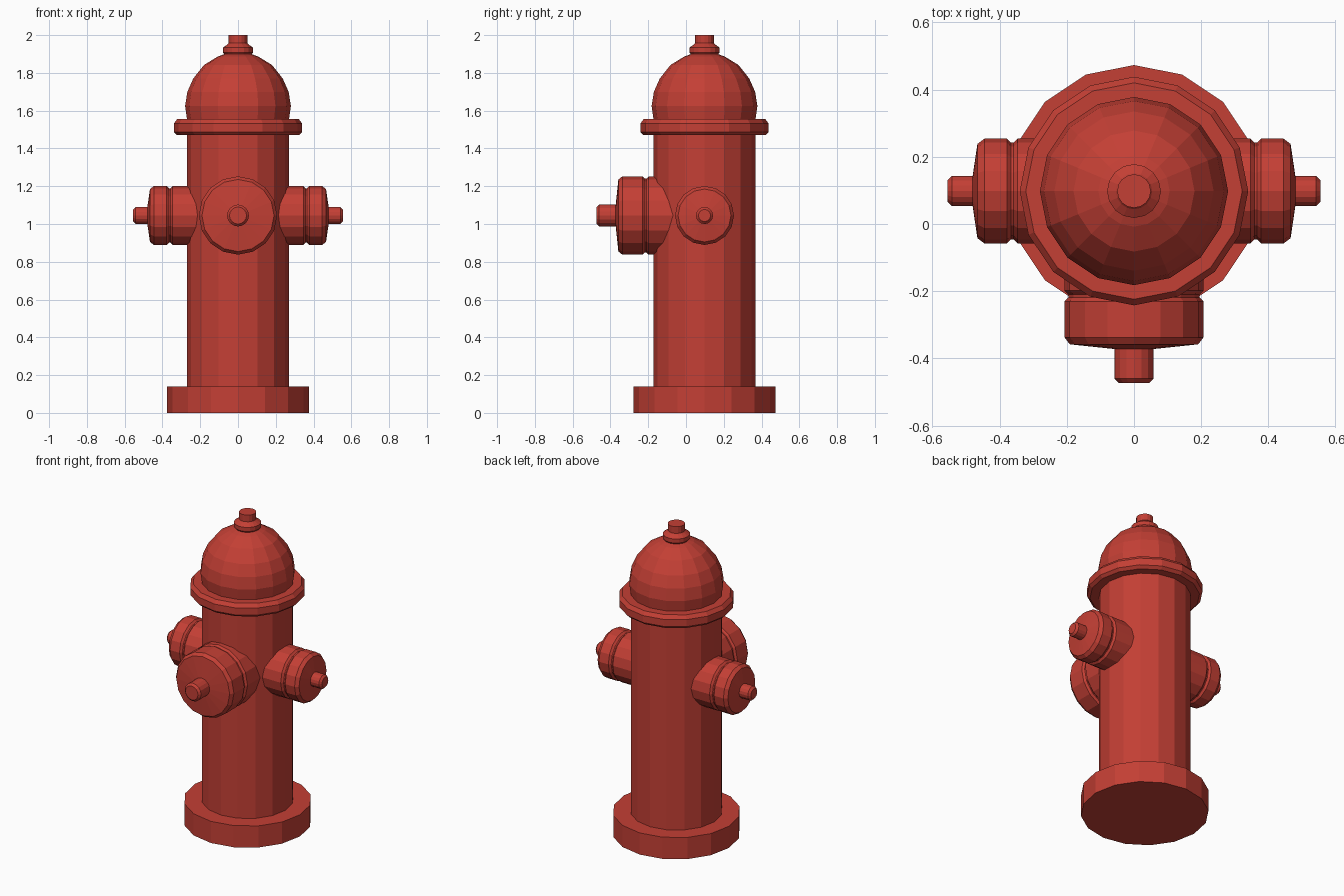
import bpy, bmesh
from math import pi, cos, sin
from mathutils import Matrix

if "Cube" in bpy.data.objects:
    bpy.data.objects.remove(bpy.data.objects["Cube"])

SIDES = 16
CY = 0.098       # body axis in y
NOZZLE_Z = 1.045

red = bpy.data.materials.new("red_paint")
red.diffuse_color = (0.55, 0.05, 0.035, 1)
red.use_nodes = True
red.node_tree.nodes["Principled BSDF"].inputs["Base Color"].default_value = red.diffuse_color


def lathe(name, profile, matrix):
    """Spin (radius, height) points around local z, with flat end caps."""
    bm = bmesh.new()
    rings = [[bm.verts.new((r * cos(2 * pi * i / SIDES), r * sin(2 * pi * i / SIDES), h))
              for i in range(SIDES)] for r, h in profile]
    for a, b in zip(rings, rings[1:]):
        for i in range(SIDES):
            j = (i + 1) % SIDES
            bm.faces.new((a[i], a[j], b[j], b[i]))
    bm.faces.new(rings[0][::-1])
    bm.faces.new(rings[-1])
    bm.transform(matrix)
    bmesh.ops.recalc_face_normals(bm, faces=bm.faces)
    mesh = bpy.data.meshes.new(name)
    bm.to_mesh(mesh)
    bm.free()
    mesh.materials.append(red)
    obj = bpy.data.objects.new(name, mesh)
    bpy.context.collection.objects.link(obj)
    return obj


upright = Matrix.Translation((0, CY, 0))

# Upright stack: foot, barrel, flange, dome, top nut
lathe("base", [(0.375, 0), (0.375, 0.14)], upright)
lathe("barrel", [(0.27, 0.14), (0.27, 1.475)], upright)
lathe("flange", [(0.322, 1.47), (0.34, 1.487), (0.34, 1.532), (0.322, 1.555)], upright)
lathe("dome", [(0.27, 1.555), (0.28, 1.625), (0.268, 1.70), (0.237, 1.77),
               (0.18, 1.842), (0.106, 1.887), (0.07, 1.9)], upright)
lathe("top_nut", [(0.07, 1.895), (0.08, 1.908), (0.08, 1.934), (0.054, 1.952),
                  (0.05, 1.957), (0.05, 2.0)], upright)


def nozzle(name, turn, r, start, groove, face, stem_r, tip):
    """Collar, groove, cap and stem pointing out from the barrel axis."""
    m = (Matrix.Translation((0, CY, NOZZLE_Z)) @ Matrix.Rotation(turn, 4, 'Z')
         @ Matrix.Rotation(pi / 2, 4, 'Y'))
    lathe(name + "_cap", [(r, start), (r, groove - 0.016), (r - 0.012, groove - 0.004),
                          (r - 0.012, groove + 0.004), (r, groove + 0.016),
                          (r, face - 0.035), (r - 0.016, face - 0.014), (stem_r, face)], m)
    lathe(name + "_stem", [(stem_r, face - 0.01), (stem_r, tip - 0.013),
                           (stem_r - 0.013, tip)], m)


# Two small side outlets and one large front outlet
nozzle("right_outlet", 0, 0.156, 0.12, 0.362, 0.48, 0.045, 0.555)
nozzle("left_outlet", pi, 0.156, 0.12, 0.362, 0.48, 0.045, 0.555)
nozzle("front_outlet", -pi / 2, 0.207, 0.12, 0.312, 0.47, 0.058, 0.571)
